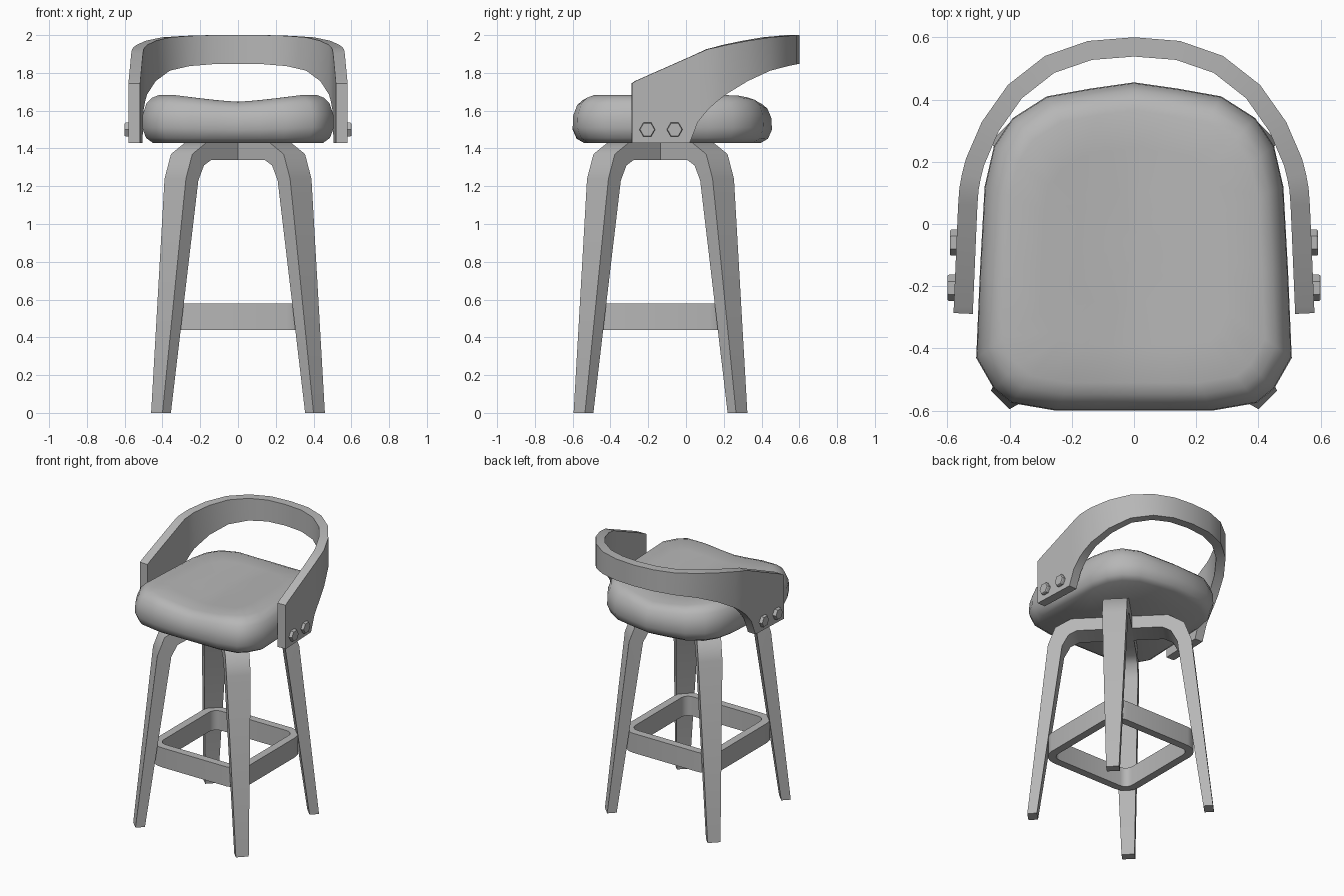
import bpy, bmesh, math
from mathutils import Vector, Matrix

if "Cube" in bpy.data.objects:
    bpy.data.objects.remove(bpy.data.objects["Cube"])

LEG_C = Vector((0, -0.135, 0))  # centre of the leg frame

# Mid grey shared by every part
GREY = bpy.data.materials.new("mid_grey")
GREY.diffuse_color = (0.47, 0.47, 0.47, 1)
GREY.use_nodes = True
GREY.node_tree.nodes["Principled BSDF"].inputs["Base Color"].default_value = GREY.diffuse_color


def loft(name, rings, cyclic=False, angle=35):
    """Skin a list of equal-length closed sections, capping the ends."""
    bm = bmesh.new()
    vs = [[bm.verts.new(p) for p in r] for r in rings]
    n = len(vs[0])
    for i in range(len(vs) if cyclic else len(vs) - 1):
        a, b = vs[i], vs[(i + 1) % len(vs)]
        for j in range(n):
            k = (j + 1) % n
            bm.faces.new((a[j], a[k], b[k], b[j]))
    if not cyclic:
        bm.faces.new(vs[0])
        bm.faces.new(vs[-1])
    bmesh.ops.recalc_face_normals(bm, faces=bm.faces)
    me = bpy.data.meshes.new(name)
    bm.to_mesh(me)
    bm.free()
    me.materials.append(GREY)
    ob = bpy.data.objects.new(name, me)
    bpy.context.collection.objects.link(ob)
    bpy.ops.object.select_all(action='DESELECT')
    ob.select_set(True)
    bpy.context.view_layer.objects.active = ob
    bpy.ops.object.shade_smooth_by_angle(angle=math.radians(angle))
    return ob


# Crossed bent legs: outer r, z, inner r, z, width
half = [(0.608, 0, 0.545, 0, 0.085), (0.47, 1.24, 0.377, 1.23, 0.16),
        (0.422, 1.37, 0.335, 1.31, 0.16), (0.318, 1.43, 0.278, 1.34, 0.16)]
stations = [(1, s) for s in half] + [(-1, s) for s in reversed(half)]
for name, ang in (("leg_arch_a", 45), ("leg_arch_b", -45)):
    rot = Matrix.Rotation(math.radians(ang), 3, 'Z')
    rings = []
    for sgn, (ro, zo, ri, zi, w) in stations:
        sec = [(sgn * ro, -w / 2, zo), (sgn * ro, w / 2, zo),
               (sgn * ri, w / 2, zi), (sgn * ri, -w / 2, zi)]
        rings.append([rot @ Vector(p) + LEG_C for p in sec])
    loft(name, rings, angle=40)

# Footrest: rounded square hoop
H, RAD, T = 0.37, 0.11, 0.055
rings = []
for q in range(4):
    sx, sy = ((1, 1), (-1, 1), (-1, -1), (1, -1))[q]
    c = Vector((sx * (H - RAD), sy * (H - RAD), 0)) + LEG_C
    for k in range(5):
        a = math.radians(q * 90 + k * 22.5)
        d = Vector((math.cos(a), math.sin(a), 0))
        rings.append([c + d * r + Vector((0, 0, z)) for r, z in
                      ((RAD, 0.44), (RAD, 0.58), (RAD - T, 0.58), (RAD - T, 0.44))])
loft("footrest", rings, cyclic=True)

# Seat cushion: outline scaled through a rounded edge, dished along the middle
side = [(0, -0.6), (0.12, -0.6), (0.25, -0.6), (0.395, -0.575), (0.45, -0.53),
        (0.507, -0.43), (0.495, -0.15), (0.48, 0.12), (0.45, 0.25),
        (0.39, 0.34), (0.28, 0.41), (0.14, 0.435), (0, 0.455)]
outline = side + [(-x, y) for x, y in side[-2:0:-1]]
levels = [(0.89, 1.43), (0.96, 1.455), (1.0, 1.51), (0.995, 1.58), (0.955, 1.64),
          (0.90, 1.668), (0.83, 1.682), (0.6, 1.682), (0.35, 1.682), (0.1, 1.682)]
rings = []
for s, z in levels:
    ring = []
    for x, y in outline:
        t = min(abs(x * s) / 0.33, 1)
        dip = 0.035 * (1 - t ** 1.3) * (z - 1.43) / 0.25
        ring.append((x * s, (y + 0.07) * s - 0.07, z - dip))
    rings.append(ring)
loft("seat", rings, angle=60)

# Wraparound backrest: outer x, y, top z, bottom z from arm end to middle
arm = [(0.58, -0.286, 1.745, 1.43), (0.579, -0.265, 1.758, 1.43), (0.567, 0.02, 1.884, 1.43),
       (0.565, 0.063, 1.903, 1.54), (0.561, 0.116, 1.926, 1.605), (0.553, 0.16, 1.935, 1.645),
       (0.54, 0.21, 1.947, 1.685), (0.489, 0.328, 1.97, 1.757), (0.405, 0.447, 1.988, 1.812),
       (0.286, 0.54, 1.996, 1.836), (0.148, 0.588, 2.0, 1.846), (0, 0.6, 2.0, 1.848)]
path = arm + [(-x, y, t, b) for x, y, t, b in arm[-2::-1]]
rings = []
for i, (x, y, t, b) in enumerate(path):
    p, n = path[max(i - 1, 0)], path[min(i + 1, len(path) - 1)]
    d = Vector((n[0] - p[0], n[1] - p[1])).normalized()
    ix, iy = x - d.y * 0.062, y + d.x * 0.062
    rings.append([(x, y, b), (x, y, t), (ix, iy, t), (ix, iy, b)])
loft("backrest", rings)

# Hex bolts on both arms
for sgn, label in ((1, "right"), (-1, "left")):
    for tag, y, x in (("front", -0.205, 0.6), ("rear", -0.06, 0.592)):
        rings = []
        for bx, r in ((x - 0.04, 0.042), (x - 0.005, 0.042), (x, 0.038)):
            rings.append([(sgn * bx, y + r * math.cos(k * math.pi / 3),
                           1.5 + r * math.sin(k * math.pi / 3)) for k in range(6)])
        loft(f"{label}_{tag}_bolt", rings, angle=20)
